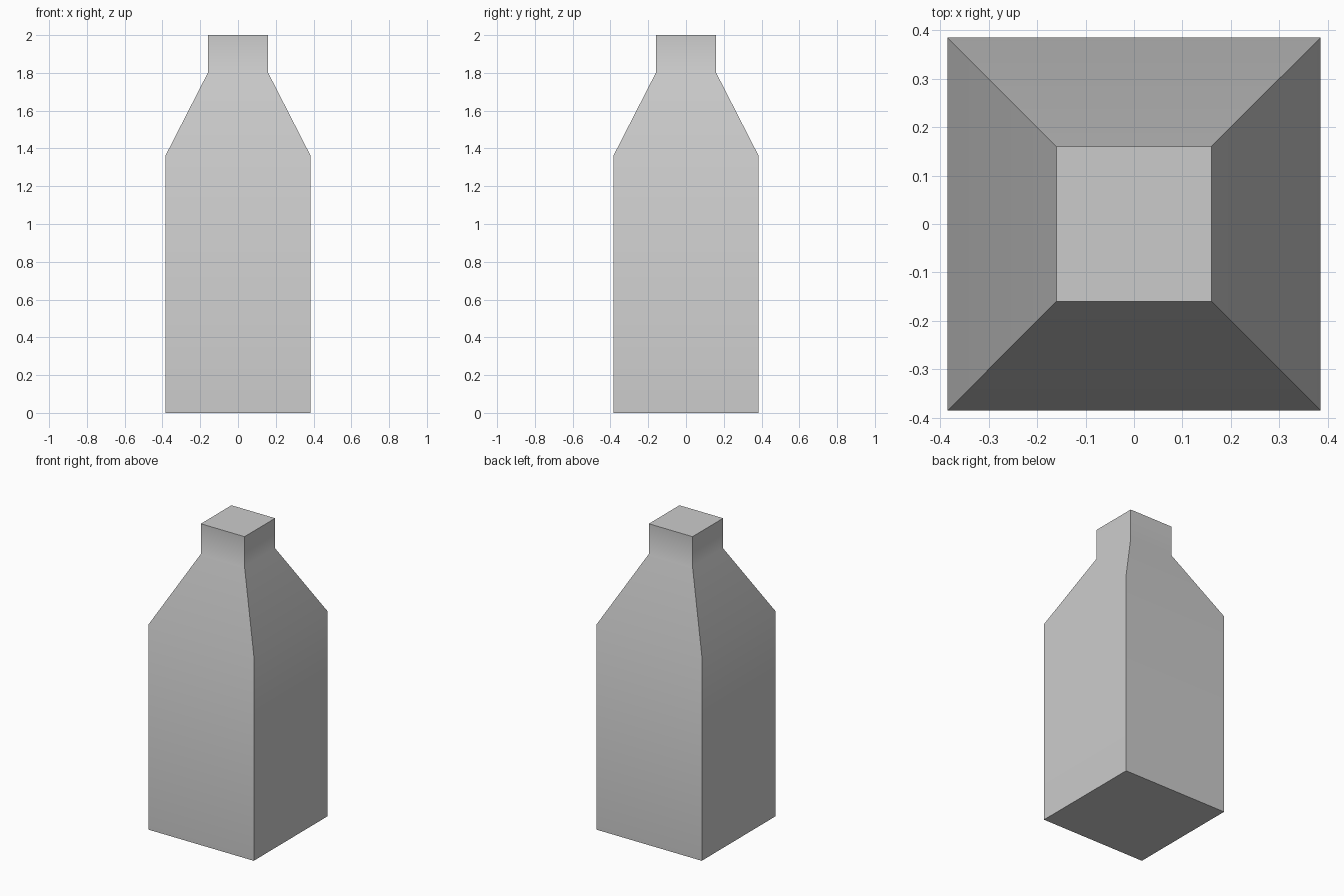
import bpy, bmesh, math

if "Cube" in bpy.data.objects:
    bpy.data.objects.remove(bpy.data.objects["Cube"])

# Square bottle: (half width, height) of each ring from base to top
profile = [(0.385, 0.0), (0.385, 1.36), (0.16, 1.80), (0.16, 2.0)]
corners = [(-1, -1), (1, -1), (1, 1), (-1, 1)]

bm = bmesh.new()
rings = [[bm.verts.new((sx * r, sy * r, z)) for sx, sy in corners]
         for r, z in profile]

# Body, shoulder and neck walls
for low, high in zip(rings, rings[1:]):
    for i in range(4):
        j = (i + 1) % 4
        bm.faces.new((low[i], low[j], high[j], high[i]))

# Base and top caps
bm.faces.new(rings[0][::-1])
bm.faces.new(rings[-1])

mesh = bpy.data.meshes.new("square_bottle")
bm.to_mesh(mesh)
bm.free()
bottle = bpy.data.objects.new("square_bottle", mesh)
bpy.context.collection.objects.link(bottle)

# Soft shoulder bends, sharp corners
bpy.context.view_layer.objects.active = bottle
bottle.select_set(True)
bpy.ops.object.shade_smooth_by_angle(angle=math.radians(30))
